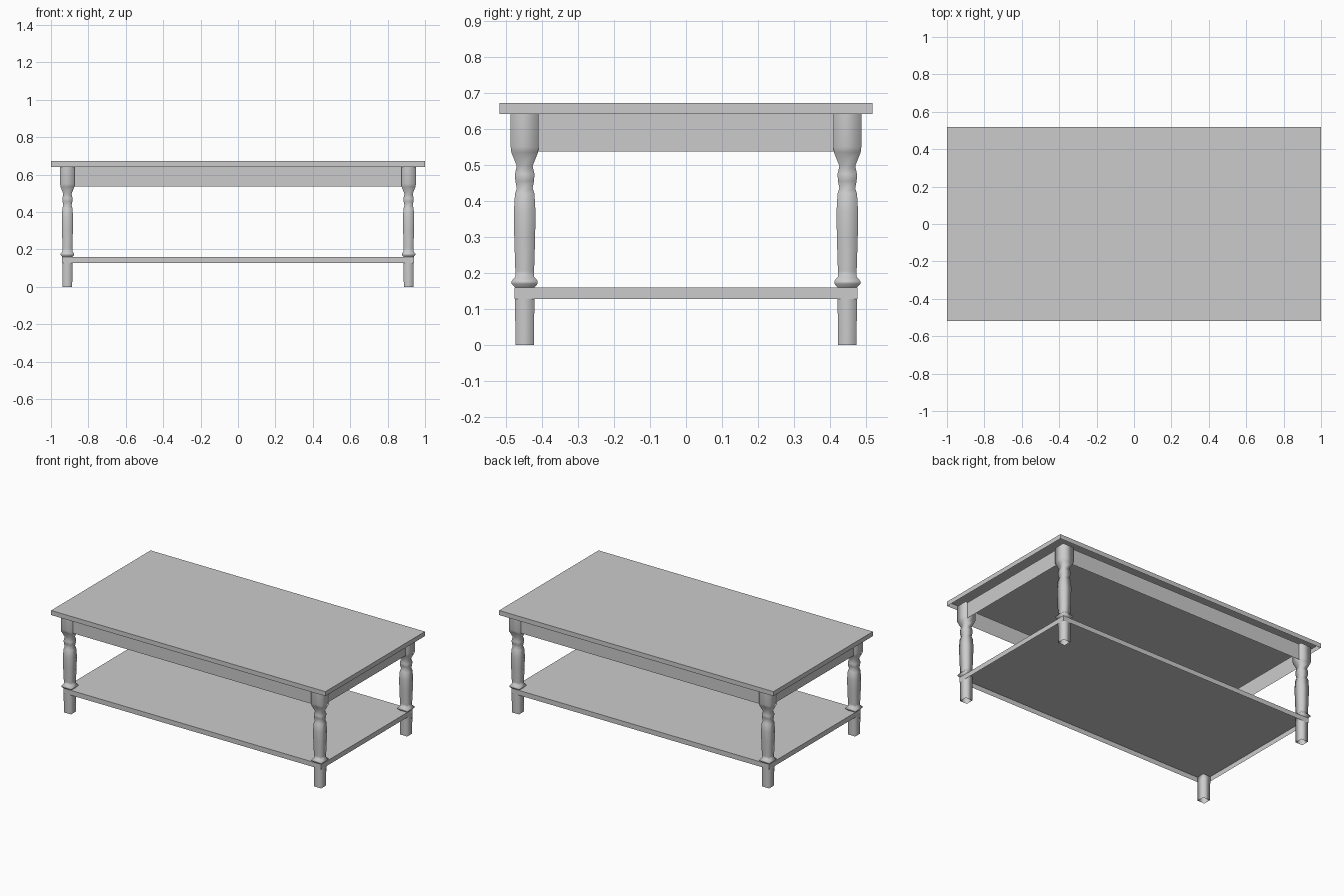
import bpy
import bmesh

if "Cube" in bpy.data.objects:
    bpy.data.objects.remove(bpy.data.objects["Cube"])

LEG_X, LEG_Y = 0.912, 0.448
CORNERS = ((1, 1), (-1, 1), (-1, -1), (1, -1))


def square_shell(name, rings, loc=(0, 0, 0), cap_top=False, smooth=False):
    # open-bottomed shell from rectangular rings (half x, half y, z)
    bm = bmesh.new()
    loops = [[bm.verts.new((hx * cx, hy * cy, z)) for cx, cy in CORNERS]
             for hx, hy, z in rings]
    for a, b in zip(loops, loops[1:]):
        for i in range(4):
            j = (i + 1) % 4
            bm.faces.new((a[i], a[j], b[j], b[i]))
    if cap_top:
        bm.faces.new(loops[-1])
    for f in bm.faces:
        f.smooth = smooth
    me = bpy.data.meshes.new(name)
    bm.to_mesh(me)
    bm.free()
    ob = bpy.data.objects.new(name, me)
    ob.location = loc
    bpy.context.collection.objects.link(ob)


# Table top and lower shelf: boards with open undersides
square_shell("table_top", [(1, 0.518, 0.642), (1, 0.518, 0.672)], cap_top=True)
square_shell("lower_shelf", [(0.94, 0.476, 0.128), (0.94, 0.476, 0.16)], cap_top=True)

# Thin apron frame under the top
square_shell("apron", [(LEG_X + 0.022, LEG_Y + 0.022, 0.537),
                       (LEG_X + 0.022, LEG_Y + 0.022, 0.642)])

# Shaped square legs: (half width, height)
profile = [(0.0255, 0), (0.027, 0.13), (0.027, 0.16), (0.036, 0.17), (0.036, 0.178),
           (0.026, 0.19), (0.026, 0.205), (0.029, 0.30), (0.030, 0.37), (0.027, 0.42),
           (0.022, 0.435), (0.026, 0.455), (0.027, 0.475), (0.022, 0.497),
           (0.037, 0.535), (0.039, 0.55), (0.039, 0.642)]
for sx, side in ((-1, "left"), (1, "right")):
    for sy, end in ((-1, "front"), (1, "back")):
        square_shell(f"{end}_{side}_leg", [(r, r, z) for r, z in profile],
                     loc=(sx * LEG_X, sy * LEG_Y, 0), smooth=True)
